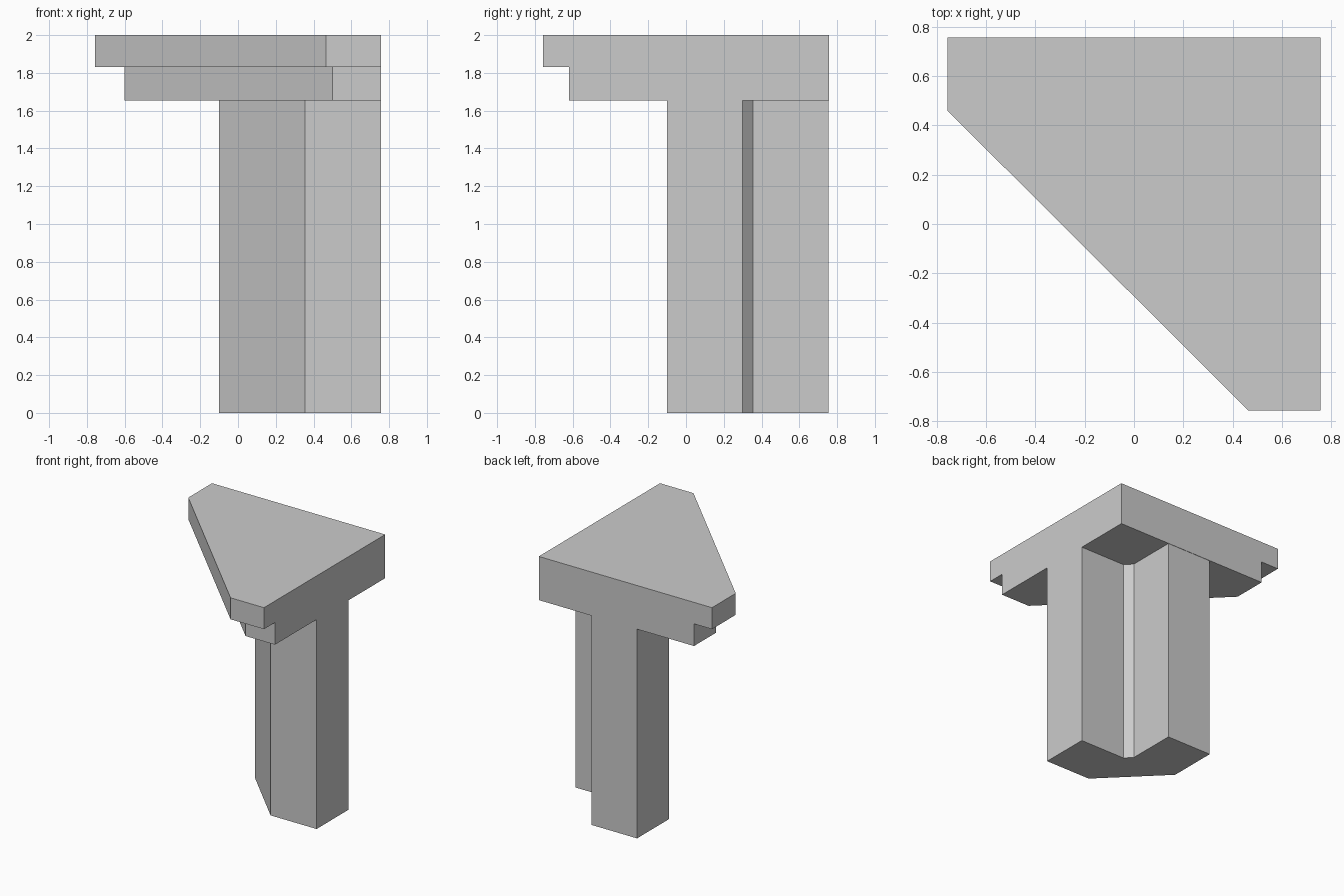
import bpy
import bmesh

cube = bpy.data.objects.get("Cube")
if cube:
    bpy.data.objects.remove(cube, do_unlink=True)

grey = bpy.data.materials.new("plain_grey")
grey.use_nodes = True
colour = (0.6, 0.6, 0.6, 1)
grey.diffuse_color = colour
grey.node_tree.nodes["Principled BSDF"].inputs["Base Color"].default_value = colour


def prism(name, outline, bottom, top):
    """Extrude a counter-clockwise plan outline from bottom to top."""
    bm = bmesh.new()
    base = bm.faces.new([bm.verts.new((x, y, bottom)) for x, y in outline])
    ext = bmesh.ops.extrude_face_region(bm, geom=[base], use_keep_orig=True)
    moved = [v for v in ext["geom"] if isinstance(v, bmesh.types.BMVert)]
    bmesh.ops.translate(bm, verts=moved, vec=(0, 0, top - bottom))
    bmesh.ops.recalc_face_normals(bm, faces=bm.faces)
    mesh = bpy.data.meshes.new(name)
    bm.to_mesh(mesh)
    bm.free()
    mesh.materials.append(grey)
    obj = bpy.data.objects.new(name, mesh)
    bpy.context.collection.objects.link(obj)
    return obj


EDGE = 0.757          # outer wall planes
CAP_BOTTOM = 1.655
CAP_STEP = 1.83

# Corner column: bevelled outside, notched at the back with a small chamfer
prism("corner_column", [
    (0.355, -0.10), (EDGE, -0.10), (EDGE, 0.30), (0.355, 0.30),
    (0.30, 0.355), (0.30, 0.754), (-0.10, 0.754), (-0.10, 0.355),
], 0, CAP_BOTTOM)

# Lower step of the capital
prism("lower_capital", [
    (0.50, -0.62), (EDGE, -0.62), (EDGE, EDGE), (-0.60, EDGE), (-0.60, 0.48),
], CAP_BOTTOM, CAP_STEP)

# Top slab of the capital
prism("top_slab", [
    (0.465, -EDGE), (EDGE, -EDGE), (EDGE, EDGE), (-EDGE, EDGE), (-EDGE, 0.46),
], CAP_STEP, 2)
